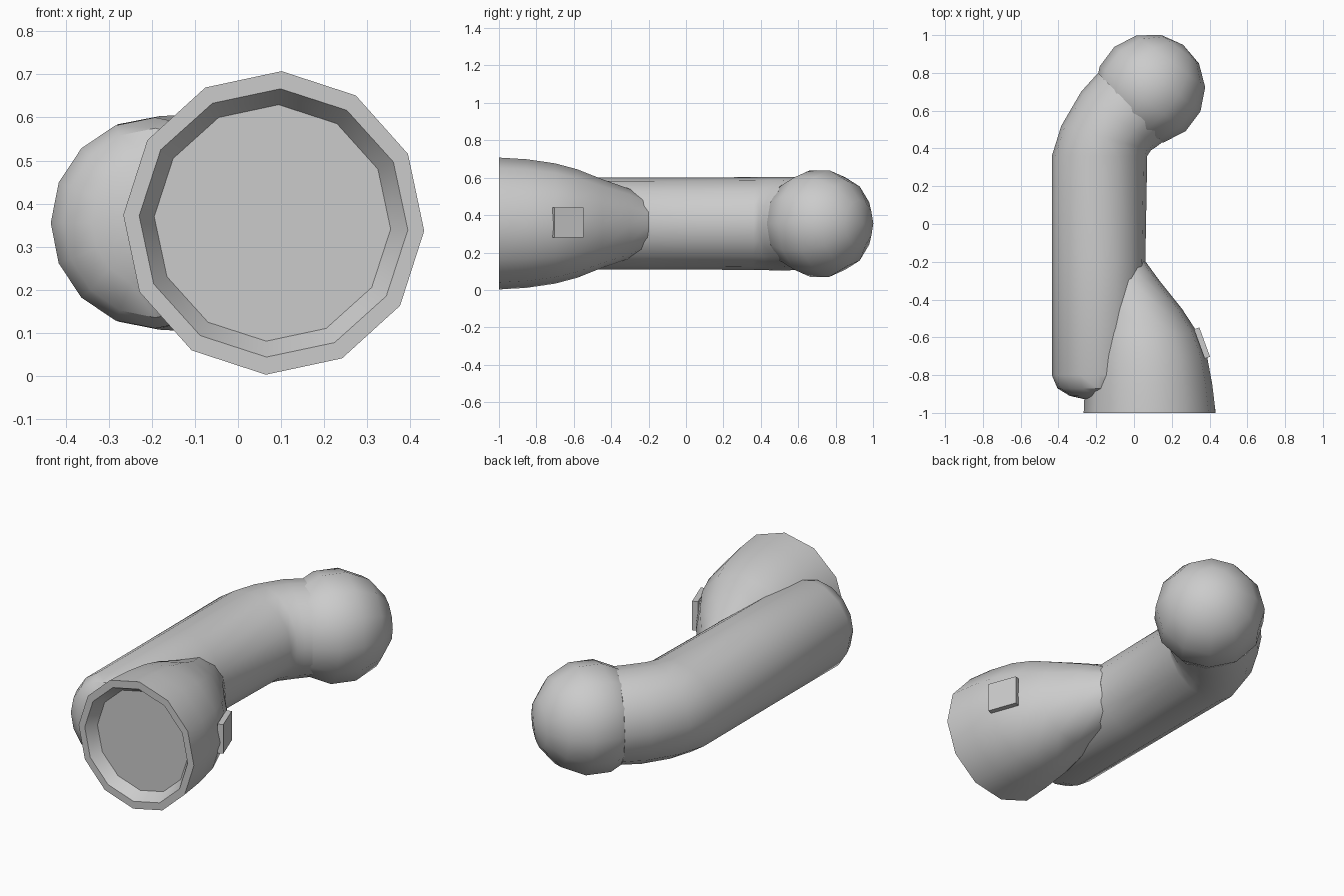
import bpy, bmesh, math
from mathutils import Vector

if "Cube" in bpy.data.objects:
    bpy.data.objects.remove(bpy.data.objects["Cube"])

MID = 0.355  # height of the common centre line

grey = bpy.data.materials.new("plain_grey")
grey.use_nodes = True
colour = (0.6, 0.6, 0.6, 1)
grey.diffuse_color = colour
grey.node_tree.nodes["Principled BSDF"].inputs["Base Color"].default_value = colour


def finish(bm, name, angle=30):
    bmesh.ops.recalc_face_normals(bm, faces=bm.faces)
    mesh = bpy.data.meshes.new(name)
    bm.to_mesh(mesh)
    bm.free()
    obj = bpy.data.objects.new(name, mesh)
    bpy.context.collection.objects.link(obj)
    mesh.materials.append(grey)
    bpy.ops.object.select_all(action="DESELECT")
    obj.select_set(True)
    bpy.context.view_layer.objects.active = obj
    bpy.ops.object.shade_smooth_by_angle(angle=math.radians(angle))
    return obj


def loft(name, sections, sides, turn=0.0, angle=30):
    """Skin upright ovals, each given by its left and right end and half height."""
    bm = bmesh.new()
    rings = []
    for left, right, half in sections:
        a, b = Vector((*left, MID)), Vector((*right, MID))
        centre, arm = (a + b) / 2, (b - a) / 2
        ring = []
        for i in range(sides):
            t = math.tau * i / sides + turn
            ring.append(bm.verts.new(centre + arm * math.cos(t)
                                     + Vector((0, 0, half * math.sin(t)))))
        rings.append(ring)
    for r, s in zip(rings, rings[1:]):
        for i in range(sides):
            j = (i + 1) % sides
            bm.faces.new((r[i], r[j], s[j], s[i]))
    bm.faces.new(rings[0])
    bm.faces.new(rings[-1])
    return finish(bm, name, angle)


# Long tube with a rounded front end and a bend towards the knob
loft("bent_tube", [
    ((-0.25, -0.93), (-0.13, -0.93), 0.06),
    ((-0.34, -0.91), (-0.05, -0.91), 0.15),
    ((-0.405, -0.87), (0.02, -0.87), 0.22),
    ((-0.435, -0.80), (0.05, -0.80), 0.245),
    ((-0.435, -0.20), (0.06, -0.20), 0.245),
    ((-0.435, 0.36), (0.07, 0.36), 0.248),
    ((-0.385, 0.52), (0.09, 0.39), 0.25),
    ((-0.28, 0.70), (0.12, 0.41), 0.25),
    ((-0.19, 0.80), (0.16, 0.44), 0.245),
], 16, angle=40)

# Faceted knob, its pole pointing along the end of the bend
bm = bmesh.new()
bmesh.ops.create_uvsphere(bm, u_segments=12, v_segments=7, radius=0.292)
aim = Vector((0.6, 0.8, 0)).to_track_quat("Z", "Y").to_matrix()
bmesh.ops.rotate(bm, verts=bm.verts, cent=(0, 0, 0), matrix=aim)
bmesh.ops.translate(bm, verts=bm.verts, vec=(0.085, 0.715, MID))
finish(bm, "end_knob", 28)

# Flared cup with a shallow recess in its mouth, tapering back into the tube
loft("flared_cup", [
    ((-0.195, -0.94), (0.355, -0.94), 0.275),
    ((-0.23, -1.0), (0.395, -1.0), 0.312),
    ((-0.267, -1.0), (0.433, -1.0), 0.353),
    ((-0.26, -0.85), (0.415, -0.85), 0.344),
    ((-0.25, -0.70), (0.387, -0.70), 0.322),
    ((-0.23, -0.58), (0.34, -0.58), 0.29),
    ((-0.20, -0.45), (0.255, -0.45), 0.238),
    ((-0.20, -0.30), (0.135, -0.30), 0.185),
    ((-0.20, -0.20), (0.062, -0.20), 0.135),
], 12, math.radians(-3), 40)

# Small square plate on the side of the cup
bm = bmesh.new()
bmesh.ops.create_cube(bm, size=1)
bmesh.ops.scale(bm, vec=(0.03, 0.165, 0.16), verts=bm.verts)
plate = finish(bm, "side_plate")
plate.location = (0.36, -0.63, MID + 0.005)
plate.rotation_euler.z = 0.35
